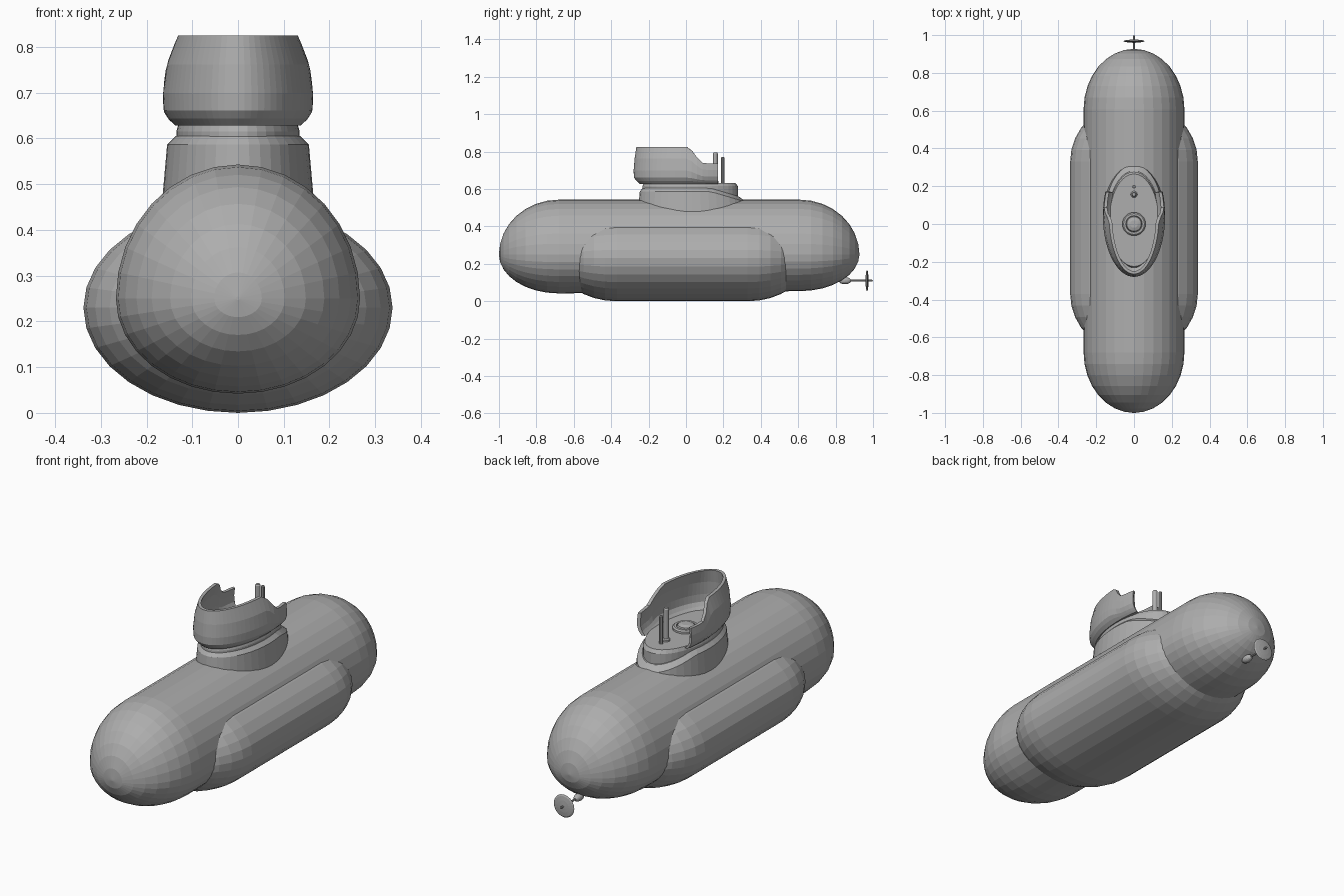
import bpy, bmesh, math
from math import sin, cos, pi, sqrt

if "Cube" in bpy.data.objects:
    bpy.data.objects.remove(bpy.data.objects["Cube"])

grey = bpy.data.materials.new("hull grey")
grey.diffuse_color = (0.42, 0.42, 0.42, 1)
grey.use_nodes = True
grey.node_tree.nodes["Principled BSDF"].inputs["Base Color"].default_value = grey.diffuse_color


def loft(name, rings, closed=True, wrap=False):
    """Skin a list of point rings; cap the ends unless wrapped."""
    bm = bmesh.new()
    rows = [[bm.verts.new(p) for p in r] for r in rings]
    n = len(rows[0])
    pairs = list(zip(rows, rows[1:])) + ([(rows[-1], rows[0])] if wrap else [])
    for a, b in pairs:
        for i in range(n if closed else n - 1):
            j = (i + 1) % n
            bm.faces.new((a[i], a[j], b[j], b[i]))
    if closed:
        bm.faces.new(rows[0])
        bm.faces.new(rows[-1])
    else:
        bm.faces.new([r[0] for r in rows])
        bm.faces.new([r[-1] for r in rows])
    bmesh.ops.remove_doubles(bm, verts=bm.verts, dist=1e-5)
    bmesh.ops.recalc_face_normals(bm, faces=bm.faces)
    me = bpy.data.meshes.new(name)
    bm.to_mesh(me)
    bm.free()
    me.materials.append(grey)
    ob = bpy.data.objects.new(name, me)
    bpy.context.collection.objects.link(ob)
    return ob


def capsule(name, zc, rx, up, lows, y0, y1, cap0, cap1, sides=32, steps=8):
    """Oval tube along y with rounded ends; lows = bottom radius fore and aft."""
    def ring(y, s, low):
        out = []
        for k in range(sides):
            a = 2 * pi * k / sides
            out.append((rx * s * cos(a), y, zc + s * sin(a) * (up if sin(a) > 0 else low)))
        return out
    ts = [max(0.01, k / steps) * pi / 2 for k in range(steps + 1)]
    rings = [ring(y0 + cap0 * (1 - cos(t)), sin(t), lows[0]) for t in ts]
    rings += [ring(y1 - cap1 * (1 - cos(t)), sin(t), lows[1]) for t in reversed(ts)]
    return loft(name, rings)


def oval(yc, rx, ry, z, n=40):
    """Horizontal oval ring; z is a number or a function of y."""
    out = []
    for k in range(n):
        a = 2 * pi * k / n
        y = yc + ry * sin(a)
        out.append((rx * cos(a), y, z(y) if callable(z) else z))
    return out


def lathe(name, y, profile, n=20):
    """Vertical turned part from (radius, z) pairs."""
    return loft(name, [oval(y, r, r, z, n) for r, z in profile])


def shaft_part(name, profile, z=0.11, n=16):
    """Turned part along y from (radius, y) pairs."""
    return loft(name, [[(r * cos(2 * pi * k / n), y, z + r * sin(2 * pi * k / n))
                        for k in range(n)] for r, y in profile])


# main hull and the ballast saddle around it
capsule("pressure_hull", 0.25, 0.267, 0.293, (0.208, 0.196), -1.0, 0.927, 0.32, 0.32)
capsule("ballast_saddle", 0.23, 0.338, 0.227, (0.23, 0.23), -0.69, 0.65, 0.32, 0.32)


# tower skirt whose top edge drops toward the stern
def skirt_top(y):
    t = min(1, max(0, (y - 0.13) / 0.17))
    return 0.587 - 0.05 * t


loft("tower_skirt", [
    oval(0.035, 0.168, 0.295, 0.44),
    oval(0.033, 0.155, 0.28, skirt_top),
    oval(0.025, 0.137, 0.257, lambda y: skirt_top(y) + 0.018)])

# deck pedestal
loft("tower_deck", [
    oval(0.022, 0.135, 0.255, 0.53),
    oval(0.022, 0.135, 0.255, 0.615),
    oval(0.02, 0.13, 0.245, 0.632)])


# open bridge tub: bulging wall, high bow, low sides, open stern
def rim(y):
    t = min(1, max(0, y / 0.1))
    return 0.825 - 0.088 * t * t * (3 - 2 * t)


KEYS = [(0.628, 0.83, 0.90), (0.642, 0.92, 0.95), (0.66, 0.99, 0.995),
        (0.70, 1.0, 1.0), (0.76, 0.95, 0.985), (0.825, 0.80, 0.955)]


def swell(z):
    for (z0, x0, y0), (z1, x1, y1) in zip(KEYS, KEYS[1:]):
        if z <= z1 + 1e-6:
            f = (z - z0) / (z1 - z0)
            return x0 + f * (x1 - x0), y0 + f * (y1 - y0)
    return KEYS[-1][1:]


def wall_row(f, thick):
    out, end, n = [], math.asin(0.39), 44
    for k in range(n + 1):
        a = -pi - end + (pi + 2 * end) * k / n
        yb = 0.045 + 0.325 * sin(a)
        z = 0.628 + f * (rim(yb) - 0.628)
        sx, sy = swell(z)
        if a > 0 or a < -pi:
            sy = 1
        out.append(((0.165 * sx - thick) * cos(a), 0.045 + (0.325 * sy - thick) * sin(a), z))
    return out


levels = [0, 0.08, 0.17, 0.36, 0.68, 1]
loft("bridge_tub", [wall_row(f, 0) for f in levels]
     + [wall_row(f, 0.016) for f in reversed(levels)], closed=False, wrap=True)

# hatch and masts on the deck
lathe("hatch", 0.0, [(0.062, 0.625), (0.062, 0.642), (0.055, 0.648), (0.044, 0.648),
                     (0.042, 0.642), (0.038, 0.652), (0.02, 0.658)])
lathe("periscope", 0.157, [(0.018, 0.62), (0.018, 0.64), (0.013, 0.645),
                           (0.013, 0.79), (0.009, 0.796)], 12)
lathe("aerial_mast", 0.197, [(0.009, 0.62), (0.009, 0.768), (0.006, 0.772)], 10)

# shaft, bearing and propeller disc
shaft_part("propeller_shaft", [(0.005, 0.80), (0.005, 0.995), (0.001, 1.0)], n=8)
shaft_part("shaft_bearing", [(0.019 * sin(pi * k / 8) + 1e-4, 0.85 - 0.033 * cos(pi * k / 8))
                             for k in range(9)])
shaft_part("propeller", [(0.001, 0.959), (0.03, 0.961), (0.05, 0.964), (0.057, 0.968),
                         (0.05, 0.972), (0.03, 0.975), (0.001, 0.977)], n=20)
